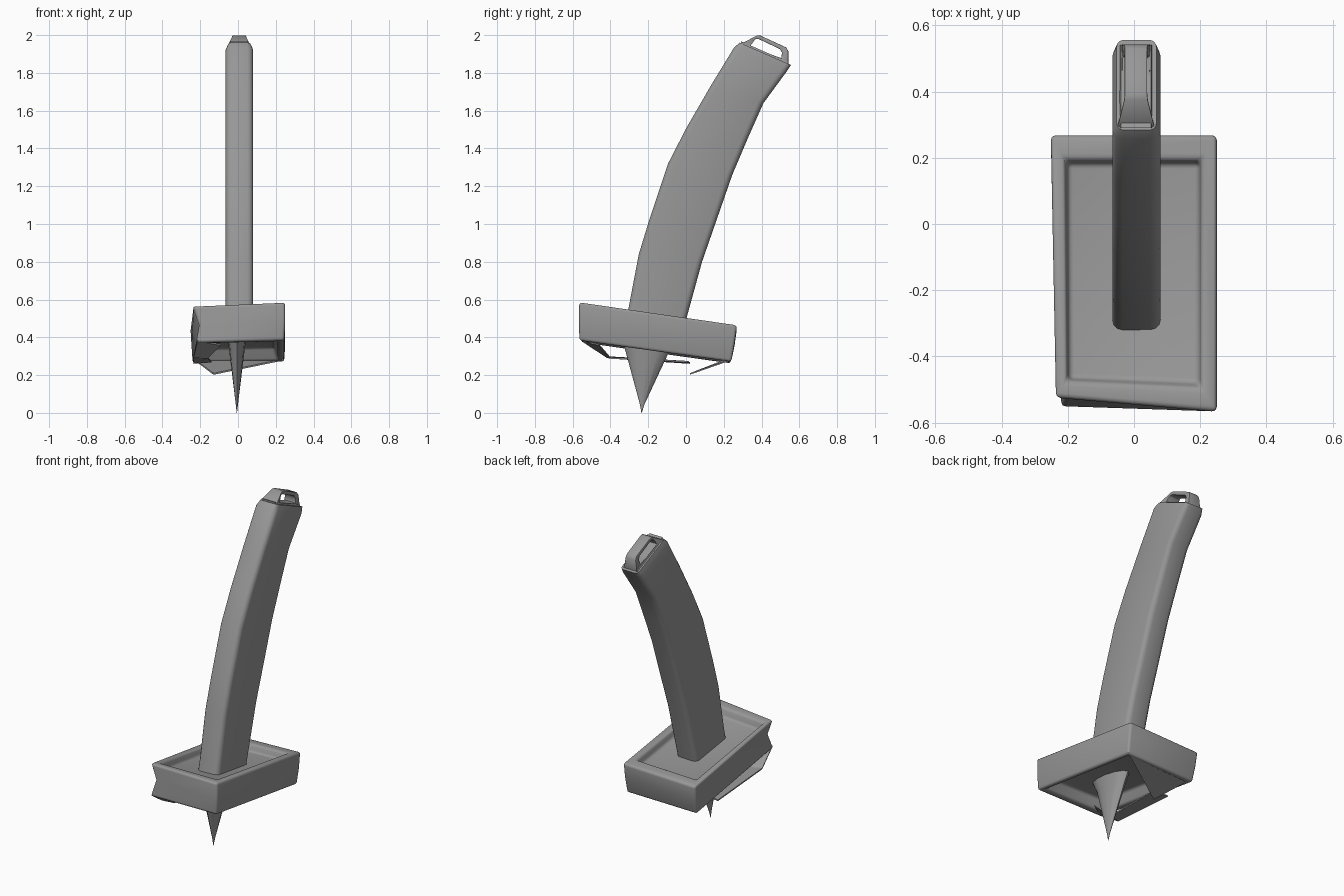
import bpy, bmesh, math
from mathutils import Vector

if "Cube" in bpy.data.objects:
    bpy.data.objects.remove(bpy.data.objects["Cube"])

grey = bpy.data.materials.new("steel grey")
grey.diffuse_color = (0.31, 0.31, 0.31, 1)
grey.use_nodes = True
grey.node_tree.nodes["Principled BSDF"].inputs["Base Color"].default_value = grey.diffuse_color


def finish(name, bm, bevel=0.0, segments=3):
    bmesh.ops.recalc_face_normals(bm, faces=bm.faces)
    me = bpy.data.meshes.new(name)
    bm.to_mesh(me)
    bm.free()
    me.materials.append(grey)
    ob = bpy.data.objects.new(name, me)
    bpy.context.collection.objects.link(ob)
    bpy.context.view_layer.objects.active = ob
    ob.select_set(True)
    if bevel:
        mod = ob.modifiers.new("rounded edges", 'BEVEL')
        mod.width, mod.segments = bevel, segments
        mod.limit_method, mod.angle_limit = 'ANGLE', math.radians(40)
        bpy.ops.object.modifier_apply(modifier=mod.name)
    bpy.ops.object.shade_smooth_by_angle(angle=math.radians(40))
    ob.select_set(False)
    return ob


def loft(rings, caps=True, closed=False):
    """Skin a series of equally sized point rings."""
    bm = bmesh.new()
    vs = [[bm.verts.new(p) for p in ring] for ring in rings]
    n = len(vs[0])
    pairs = list(zip(vs, vs[1:])) + ([(vs[-1], vs[0])] if closed else [])
    for a, b in pairs:
        for i in range(n):
            j = (i + 1) % n
            bm.faces.new((a[i], a[j], b[j], b[i]))
    if caps and not closed:
        bm.faces.new(vs[0][::-1])
        bm.faces.new(vs[-1])
    return bm


# Curved grip: front and back edge in the side plane, rounded box section
front = [(-0.33, 0.45), (-0.305, 0.55), (-0.25, 0.84), (-0.195, 1.02), (-0.095, 1.32),
         (0.0, 1.505), (0.13, 1.73), (0.255, 1.935), (0.28, 1.962)]
back = [(-0.02, 0.42), (0.005, 0.51), (0.085, 0.80), (0.165, 1.03), (0.245, 1.26),
        (0.33, 1.46), (0.41, 1.64), (0.535, 1.81), (0.56, 1.84)]
X0, X1, R = -0.065, 0.08, 0.03
rings = []
for k, (f, b) in enumerate(zip(front, back)):
    f, b = Vector(f), Vector(b)
    d = (b - f).normalized()
    length = (b - f).length
    inset = 0.012 if k == len(front) - 1 else 0.0
    ring = []
    for cx, cy, a0 in ((X1 - R, length - R, 0), (X0 + R, length - R, 90),
                       (X0 + R, R, 180), (X1 - R, R, 270)):
        for s in range(4):
            a = math.radians(a0 + s * 30)
            x = cx + (R - inset) * math.cos(a)
            p = f + d * (cy + (R - inset * 0.4) * math.sin(a))
            ring.append((x, p.x, p.y))
    rings.append(ring)
finish("curved_grip", loft(rings))

# Pommel loop: a frame standing on the slanted end of the grip
outer = [(0.285, 1.95, 0.058), (0.375, 1.998, 0.036), (0.395, 1.997, 0.034),
         (0.53, 1.935, 0.034), (0.542, 1.915, 0.036), (0.542, 1.84, 0.045)]
inner = [(0.338, 1.938, 0.045), (0.365, 1.978, 0.036), (0.385, 1.979, 0.034),
         (0.497, 1.926, 0.034), (0.508, 1.908, 0.036), (0.505, 1.878, 0.04)]
CX = 0.006
rings = [[(CX - w, y, z), (CX + w, y, z), (CX + v, iy, iz), (CX - v, iy, iz)]
         for (y, z, w), (iy, iz, v) in zip(outer, inner)]
finish("pommel_loop", loft(rings, closed=True), 0.005, 2)
# Thin foot under the loop
foot = [[(CX - w, 0.29, 1.952 + h), (CX + w, 0.29, 1.952 + h),
         (CX + w, 0.54, 1.842 + h), (CX - w, 0.54, 1.842 + h)]
        for w, h in ((0.055, -0.01), (0.045, 0.016))]
finish("pommel_foot", loft(foot))


# Tilted guard: open tray above, shallow hollow below, slightly twisted corners
def top_z(x, y):
    return 0.503 - 0.145 * y + 0.03 * (x - 0.25)


def low_z(x, y):
    return 0.305 - 0.14 * y - 0.02 * (0.25 - x)


def ring_at(corners, height, offset=0.0):
    return [(x, y, height(x, y) + offset) for x, y in corners]


def mid_z(x, y):
    return (top_z(x, y) + low_z(x, y)) / 2


top_outer = [(-0.24, -0.525), (0.25, -0.567), (0.25, 0.27), (-0.252, 0.27)]
mid_outer = [(-0.205, -0.525), (0.25, -0.567), (0.25, 0.257), (-0.247, 0.257)]
low_outer = [(-0.222, -0.555), (0.245, -0.565), (0.245, 0.24), (-0.24, 0.235)]
top_inner = [(-0.205, -0.475), (0.205, -0.495), (0.205, 0.195), (-0.21, 0.195)]
floor_top = [(-0.195, -0.465), (0.195, -0.48), (0.195, 0.182), (-0.2, 0.182)]
low_inner = [(-0.19, -0.50), (0.215, -0.525), (0.215, 0.205), (-0.2, 0.20)]
floor_low = [(-0.17, -0.47), (0.19, -0.49), (0.19, 0.18), (-0.18, 0.18)]
guard = loft([ring_at(floor_low, low_z, 0.07), ring_at(low_inner, low_z),
              ring_at(low_outer, low_z), ring_at(mid_outer, mid_z),
              ring_at(top_outer, top_z), ring_at(top_inner, top_z),
              ring_at(floor_top, top_z, -0.05)])
finish("guard_tray", guard, 0.018)


# Bent sheet flaps hanging under the guard
def flap(name, pts, thick=0.008):
    low = [(x, y, z - thick) for x, y, z in pts]
    finish(name, loft([low, pts]))


flap("rear_bent_flap", [(0.24, 0.235, 0.285), (-0.13, 0.02, 0.21), (-0.235, 0.225, 0.29)])
flap("front_bent_flap", [(-0.215, -0.55, 0.385), (-0.235, -0.42, 0.30),
                         (-0.16, -0.40, 0.295), (-0.09, -0.46, 0.365)])
flap("side_bent_flap", [(-0.235, -0.42, 0.30), (-0.235, 0.02, 0.268),
                        (-0.14, 0.01, 0.275), (-0.16, -0.40, 0.295)])

# Broken blade stub: flattened spike with a fine tip
rings = []
for y, z, ry, rx in ((-0.20, 0.42, 0.165, 0.052), (-0.203, 0.34, 0.121, 0.042),
                     (-0.232, 0.045, 0.012, 0.006), (-0.235, 0.0, 0.001, 0.001)):
    rings.append([(-0.006 + rx * math.cos(t * math.pi / 6),
                   y + ry * math.sin(t * math.pi / 6), z) for t in range(12)])
finish("blade_stub", loft(rings))
